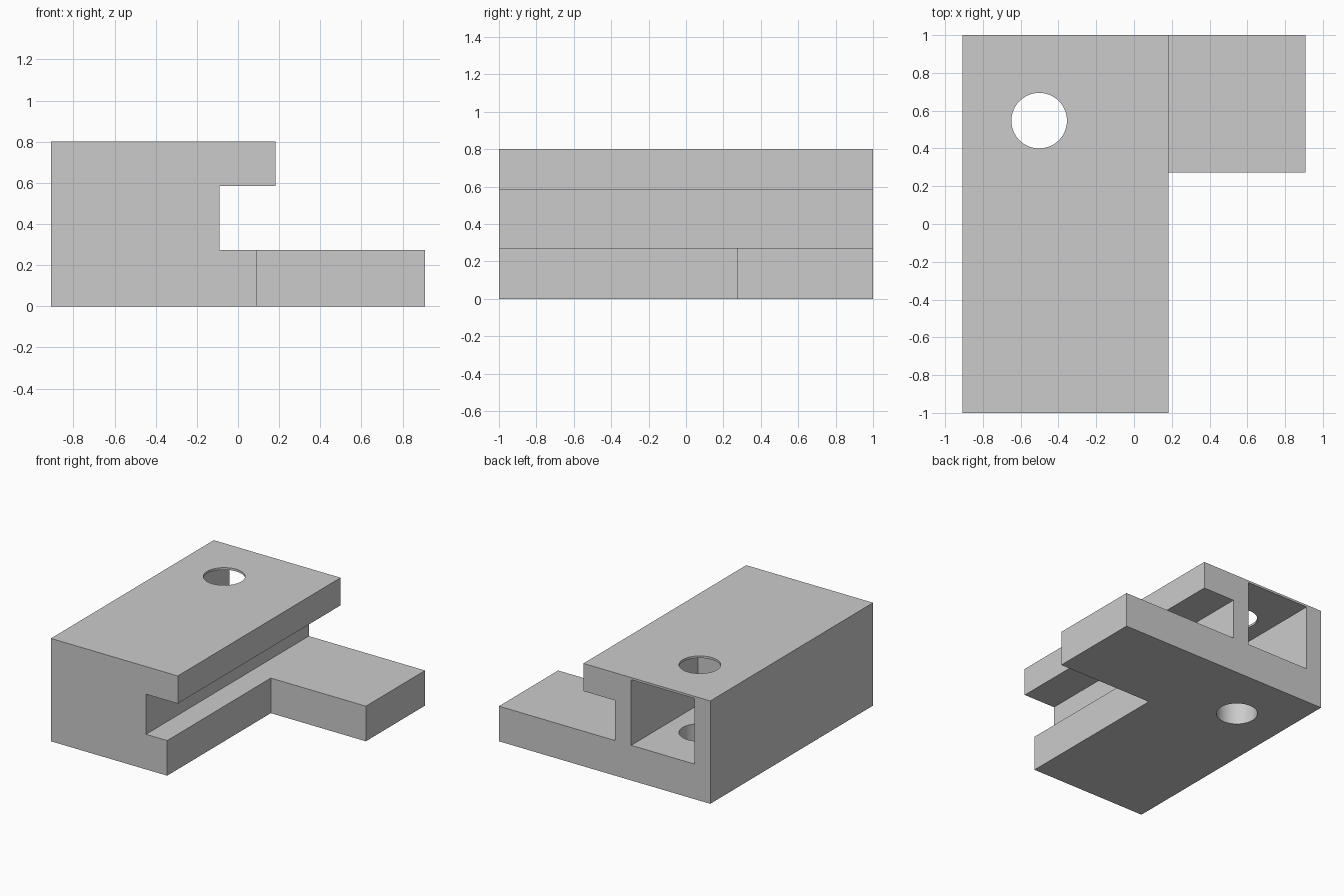
import bpy
import bmesh
from mathutils import Matrix, Vector

if "Cube" in bpy.data.objects:
    bpy.data.objects.remove(bpy.data.objects["Cube"], do_unlink=True)

grey = bpy.data.materials.new("light_grey")
grey.use_nodes = True
grey.diffuse_color = (0.6, 0.6, 0.6, 1)
grey.node_tree.nodes["Principled BSDF"].inputs["Base Color"].default_value = (0.6, 0.6, 0.6, 1)


def make_object(name, bm):
    bmesh.ops.recalc_face_normals(bm, faces=bm.faces)
    mesh = bpy.data.meshes.new(name)
    bm.to_mesh(mesh)
    bm.free()
    mesh.materials.append(grey)
    obj = bpy.data.objects.new(name, mesh)
    bpy.context.collection.objects.link(obj)
    return obj


def box(name, low, high):
    low, high = Vector(low), Vector(high)
    bm = bmesh.new()
    place = Matrix.Translation((low + high) / 2) @ Matrix.Diagonal((*(high - low), 1))
    bmesh.ops.create_cube(bm, size=1, matrix=place)
    return make_object(name, bm)


def extrude_profile(name, points, y0, y1):
    bm = bmesh.new()
    face = bm.faces.new([bm.verts.new((x, y0, z)) for x, z in points])
    result = bmesh.ops.extrude_face_region(bm, geom=[face])
    verts = [v for v in result["geom"] if isinstance(v, bmesh.types.BMVert)]
    bmesh.ops.translate(bm, verts=verts, vec=(0, y1 - y0, 0))
    return make_object(name, bm)


def cut(target, cutter):
    mod = target.modifiers.new(cutter.name, "BOOLEAN")
    mod.operation = "DIFFERENCE"
    mod.solver = "EXACT"
    mod.object = cutter
    bpy.context.view_layer.objects.active = target
    bpy.ops.object.modifier_apply(modifier=mod.name)
    bpy.data.objects.remove(cutter, do_unlink=True)


# Block with a side slot, an overhanging lip and a low side arm
floor, lip, top = 0.273, 0.585, 0.8
body = extrude_profile("bracket_body", [
    (-0.909, 0), (0.909, 0), (0.909, floor), (-0.091, floor),
    (-0.091, lip), (0.182, lip), (0.182, top), (-0.909, top)], -1, 1)

# Front notch that leaves the arm only at the back
cut(body, box("arm_notch", (0.091, -1.2, -0.2), (1.2, 0.273, 0.4)))

# Rectangular pocket open to the back, under a thin roof
cut(body, box("back_pocket", (-0.775, 0.182, floor), (-0.229, 1.2, 0.783)))

# Round vertical hole through roof and floor
bm = bmesh.new()
bmesh.ops.create_cone(bm, cap_ends=True, segments=64, radius1=0.147, radius2=0.147,
                      depth=2, matrix=Matrix.Translation((-0.502, 0.547, 0.4)))
cut(body, make_object("round_hole", bm))

body.select_set(True)
bpy.context.view_layer.objects.active = body
bpy.ops.object.shade_smooth_by_angle()
